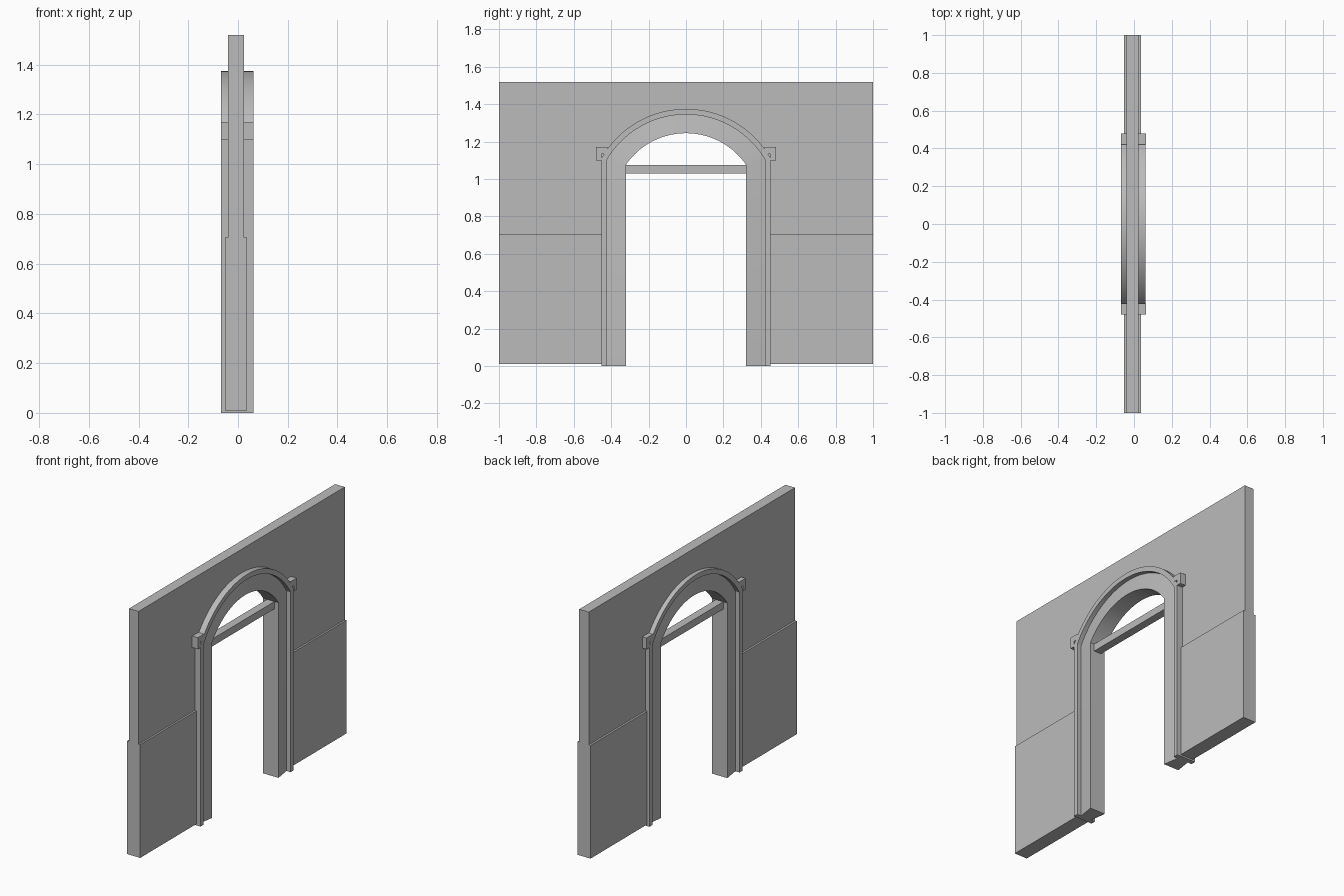
import bpy, bmesh, math

if "Cube" in bpy.data.objects:
    bpy.data.objects.remove(bpy.data.objects["Cube"], do_unlink=True)

plaster = bpy.data.materials.new("plain grey")
plaster.use_nodes = True
GREY = (0.5, 0.5, 0.5, 1)
plaster.diffuse_color = GREY
plaster.node_tree.nodes["Principled BSDF"].inputs["Base Color"].default_value = GREY

HALF, RADIUS, CENTRE = 0.322, 0.39, 0.855   # opening half width, arch radius, arch centre height
MID = -0.003                                # middle plane of the wall thickness
STEPS = 40


def finish(name, bm):
    bmesh.ops.recalc_face_normals(bm, faces=bm.faces)
    mesh = bpy.data.meshes.new(name)
    bm.to_mesh(mesh)
    bm.free()
    mesh.materials.append(plaster)
    obj = bpy.data.objects.new(name, mesh)
    bpy.context.collection.objects.link(obj)
    bpy.ops.object.select_all(action='DESELECT')
    obj.select_set(True)
    bpy.context.view_layer.objects.active = obj
    bpy.ops.object.shade_smooth_by_angle(angle=math.radians(30))
    return obj


def opening_path(offset, foot):
    """(y, z) points up one jamb, over the arch and down the other jamb."""
    half, radius = HALF + offset, RADIUS + offset
    start = math.acos(half / radius)
    sweep = math.pi - 2 * start
    arc = [(radius * math.cos(start + sweep * i / STEPS),
            CENTRE + radius * math.sin(start + sweep * i / STEPS)) for i in range(STEPS + 1)]
    return [(half, foot)] + arc + [(-half, foot)]


def extrude_outline(name, outline, x0, x1):
    bm = bmesh.new()
    face = bm.faces.new([bm.verts.new((x0, y, z)) for y, z in outline])
    moved = bmesh.ops.extrude_face_region(bm, geom=[face])["geom"]
    verts = [v for v in moved if isinstance(v, bmesh.types.BMVert)]
    bmesh.ops.translate(bm, verts=verts, vec=(x1 - x0, 0, 0))
    return finish(name, bm)


def rectangle(y0, y1, z0, z1):
    return [(y0, z0), (y1, z0), (y1, z1), (y0, z1)]


# Main wall with the arched opening
wall_outline = opening_path(0.06, 0.01) + [(-1, 0.01), (-1, 1.52), (1, 1.52), (1, 0.01)]
extrude_outline("wall", wall_outline, -0.04, 0.025)

# Moulded surround: half profile of (offset, depth), mirrored through the wall
half_profile = [(0, 0.052), (0.1, 0.037), (0.1, 0.065), (0.13, 0.065)]
profile = [(o, MID + d) for o, d in half_profile]
profile += [(o, MID - d) for o, d in reversed(half_profile)]
bm = bmesh.new()
rails = [[bm.verts.new((x, y, z)) for y, z in opening_path(o, 0)] for o, x in profile]
for k, rail in enumerate(rails):
    other = rails[(k + 1) % len(rails)]
    for i in range(len(rail) - 1):
        bm.faces.new((rail[i], rail[i + 1], other[i + 1], other[i]))
for end in (0, -1):
    bm.faces.new([rail[end] for rail in rails])
finish("arch_surround", bm)

# Wainscot panels and stepped imposts on both sides
for side, label in ((1, "back"), (-1, "front")):
    panel = rectangle(0.435, 1, 0.01, 0.705)
    extrude_outline(label + "_wainscot", [(side * y, z) for y, z in panel], -0.052, 0.036)
    impost = [(0.42, 1.135), (0.452, 1.135), (0.452, 1.10),
              (0.48, 1.10), (0.48, 1.17), (0.42, 1.17)]
    extrude_outline(label + "_impost", [(side * y, z) for y, z in impost],
                    MID - 0.066, MID + 0.066)

# Transom bar across the springing of the arch
extrude_outline("transom", rectangle(-0.33, 0.33, 1.03, 1.075), MID - 0.025, MID + 0.025)
